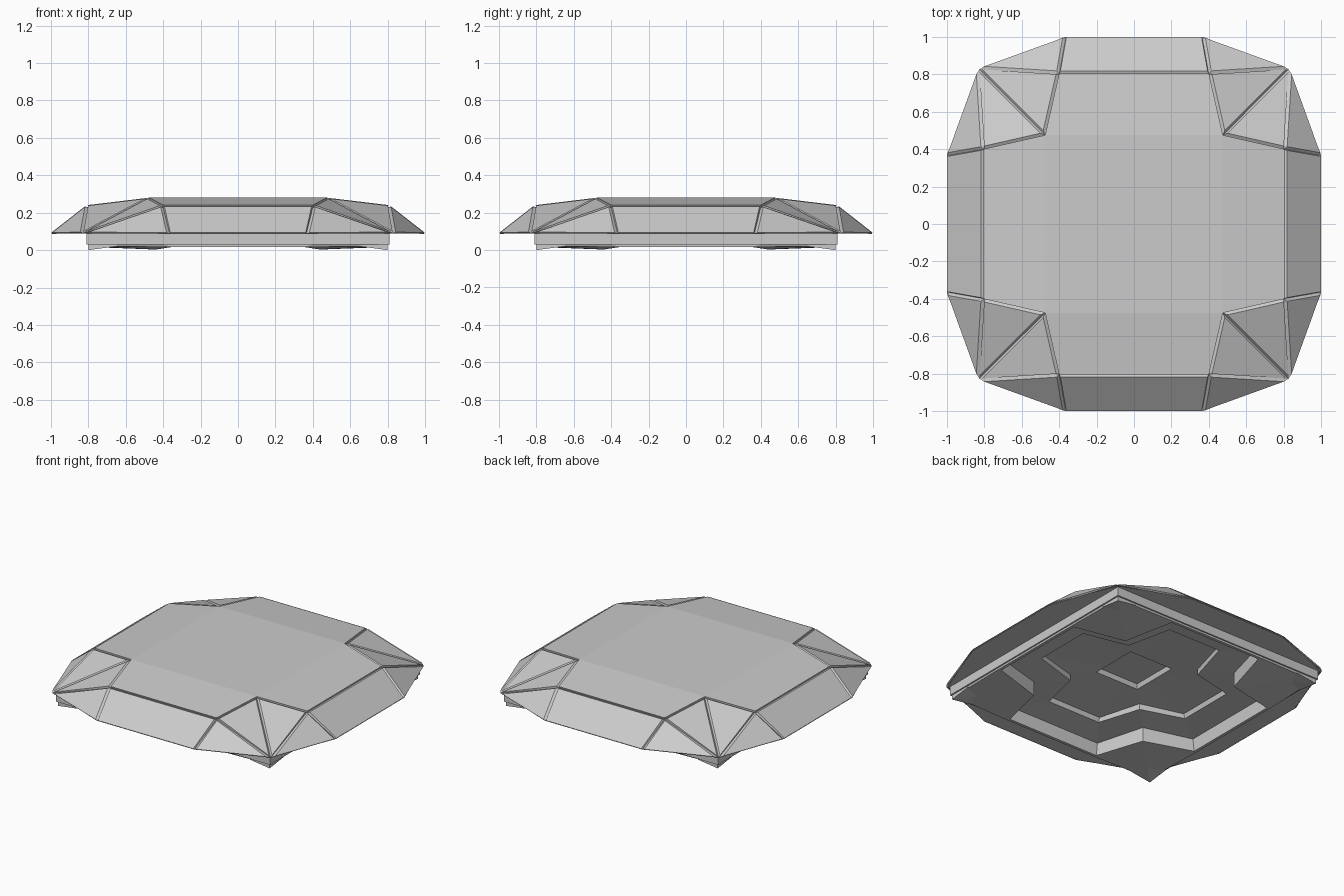
import bpy, bmesh
from mathutils import Vector

if "Cube" in bpy.data.objects:
    bpy.data.objects.remove(bpy.data.objects["Cube"])


def turn(p, k):
    # quarter turns about z
    x, y, z = p
    for _ in range(k % 4):
        x, y = -y, x
    return Vector((x, y, z))


def finish(bm, name):
    mesh = bpy.data.meshes.new(name)
    bm.to_mesh(mesh)
    bm.free()
    obj = bpy.data.objects.new(name, mesh)
    bpy.context.collection.objects.link(obj)
    return obj


# Upper armour: flat cover, side panels and folded corners, with grooves
bm = bmesh.new()
corner_points = {
    'P': (.48, .48, .28),
    'A': (.405, .81, .24), 'B': (.81, .405, .24),
    'T': (.837, .837, .09),
    'C': (.37, 1.006, .087), 'D': (1.006, .37, .087),
}
v = [{n: bm.verts.new(turn(p, k)) for n, p in corner_points.items()} for k in range(4)]
cover = [bm.faces.new([q['P'] for q in v])]
panels = []
for k in range(4):
    q, r = v[k], v[(k + 1) % 4]
    cover.append(bm.faces.new((q['P'], q['A'], r['B'], r['P'])))
    panels.append(bm.faces.new((q['A'], q['C'], r['D'], r['B'])))
    for names in ('PTA', 'PBT', 'ATC', 'BDT'):
        panels.append(bm.faces.new([q[n] for n in names]))
bm.normal_update()
seams = [vert.co.copy() for q in v for vert in q.values()]
bmesh.ops.inset_individual(bm, faces=panels, thickness=.01, depth=0, use_even_offset=True)
bmesh.ops.inset_region(bm, faces=cover, thickness=.006, depth=0,
                       use_boundary=True, use_even_offset=True)
# sink the seam lines between panels
for vert in bm.verts:
    if any((vert.co - s).length < 1e-5 for s in seams):
        vert.co.x *= .987
        vert.co.y *= .987
        if vert.co.z > .15:
            vert.co.z -= .012
finish(bm, "upper_armour")

# Underside: stepped cross-shaped recess, lofted from the outer rim inward
# each row: half width, edge distance, corner distance, edge z, corner z
rows = [
    (.37, 1.0, .82, .09, .09),
    (.40, .81, .81, .09, .09),
    (.40, .81, .81, .03, .03),
    (.40, .80, .80, .03, .03),
    (.35, .80, .79, .017, .02),
    (.35, .78, .44, .017, .003),
    (.35, .77, .44, .10, .10),
    (.20, .58, .28, .11, .10),
    (.20, .57, .28, .14, .14),
    (.08, .165, .165, .15, .15),
    (.08, .155, .155, .18, .18),
]
bm = bmesh.new()
loops = []
for h, e, c, ze, zc in rows:
    loop = []
    for k in range(4):
        for p in ((e, h, ze), (c, c, zc), (h, e, ze)):
            loop.append(bm.verts.new(turn(p, k)))
    loops.append(loop)
for a, b in zip(loops, loops[1:]):
    for i in range(12):
        j = (i + 1) % 12
        bm.faces.new((a[j], a[i], b[i], b[j]))
bm.faces.new(loops[-1][::-1])
finish(bm, "underside")

# Small wedge feet under the four corners
bm = bmesh.new()
for k in range(4):
    top, low = [], []
    for x, y, z in ((.66, .66, .02), (.8, .65, .02), (.8, .8, 0), (.65, .8, .02)):
        top.append(bm.verts.new(turn((x, y, .04), k)))
        low.append(bm.verts.new(turn((x, y, z), k)))
    bm.faces.new(top)
    bm.faces.new((low[0], low[3], low[2]))
    bm.faces.new((low[0], low[2], low[1]))
    for i in range(4):
        j = (i + 1) % 4
        bm.faces.new((top[i], low[i], low[j], top[j]))
finish(bm, "corner_feet")
